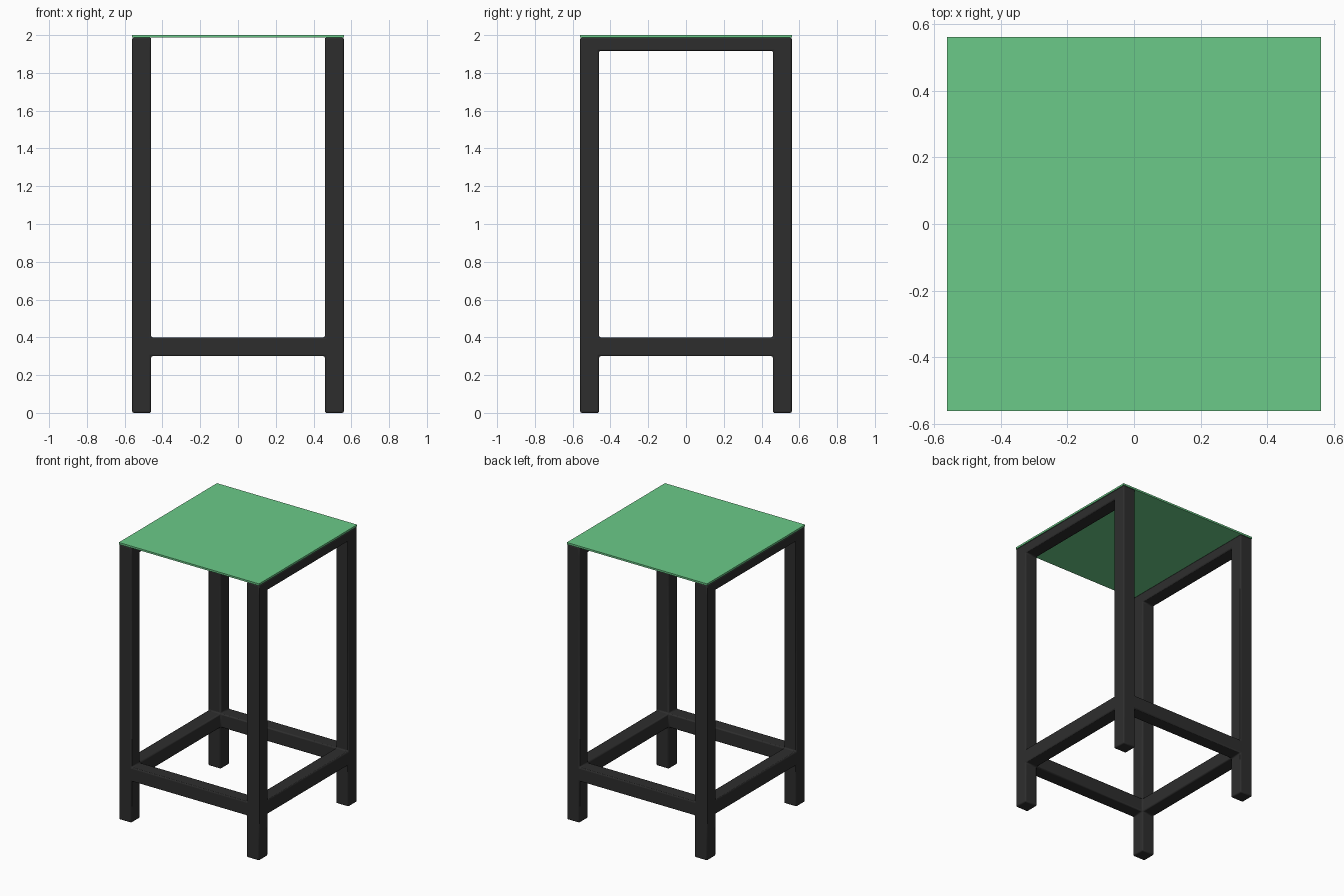
import bpy, bmesh

if "Cube" in bpy.data.objects:
    bpy.data.objects.remove(bpy.data.objects["Cube"])


def finish(bm, name, color, bevel=0.0):
    """Turn a bmesh into a named, coloured object with optional edge bevel."""
    mesh = bpy.data.meshes.new(name)
    bm.to_mesh(mesh)
    bm.free()
    ob = bpy.data.objects.new(name, mesh)
    bpy.context.collection.objects.link(ob)
    mat = bpy.data.materials.new(name + "_colour")
    mat.diffuse_color = (*color, 1)
    mat.use_nodes = True
    mat.node_tree.nodes["Principled BSDF"].inputs["Base Color"].default_value = mat.diffuse_color
    mesh.materials.append(mat)
    if bevel:
        mod = ob.modifiers.new("soft_edges", 'BEVEL')
        mod.width = bevel
        mod.segments = 2
        mod.limit_method = 'ANGLE'
    return ob


# Frame laid out on a coarse cell grid, so legs and rails form one welded skin
xy = [-0.56, -0.46, 0.46, 0.56]
zs = [0, 0.30, 0.40, 1.917, 1.987]


def filled(i, j, k):
    if not (0 <= i < 3 and 0 <= j < 3 and 0 <= k < 4):
        return False
    if i != 1 and j != 1:
        return True                       # four legs
    if k == 1:
        return (i == 1) != (j == 1)       # lower stretchers on all sides
    return k == 3 and i != 1              # upper rails on left and right only


bm = bmesh.new()
corners = {}


def corner(i, j, k):
    if (i, j, k) not in corners:
        corners[i, j, k] = bm.verts.new((xy[i], xy[j], zs[k]))
    return corners[i, j, k]


# Skin every filled cell that borders an empty one
for i in range(3):
    for j in range(3):
        for k in range(4):
            if not filled(i, j, k):
                continue
            for axis in range(3):
                for side in (0, 1):
                    n = [i, j, k]
                    n[axis] += 1 if side else -1
                    if filled(*n):
                        continue
                    u, v = (axis + 1) % 3, (axis + 2) % 3
                    ring = []
                    for du, dv in ((0, 0), (1, 0), (1, 1), (0, 1)):
                        c = [i, j, k]
                        c[axis] += side
                        c[u] += du
                        c[v] += dv
                        ring.append(corner(*c))
                    bm.faces.new(ring if side else ring[::-1])
frame = finish(bm, "stool_frame", (0.027, 0.027, 0.027), bevel=0.008)

# Thin seat panel
bm = bmesh.new()
bmesh.ops.create_cube(bm, size=1)
bmesh.ops.scale(bm, vec=(1.12, 1.12, 0.013), verts=bm.verts)
bmesh.ops.translate(bm, vec=(0, 0, 1.9935), verts=bm.verts)
finish(bm, "seat_panel", (0.147, 0.59, 0.246))

# Smooth shading on the softened frame edges
bpy.context.view_layer.objects.active = frame
frame.select_set(True)
bpy.ops.object.shade_smooth_by_angle()
